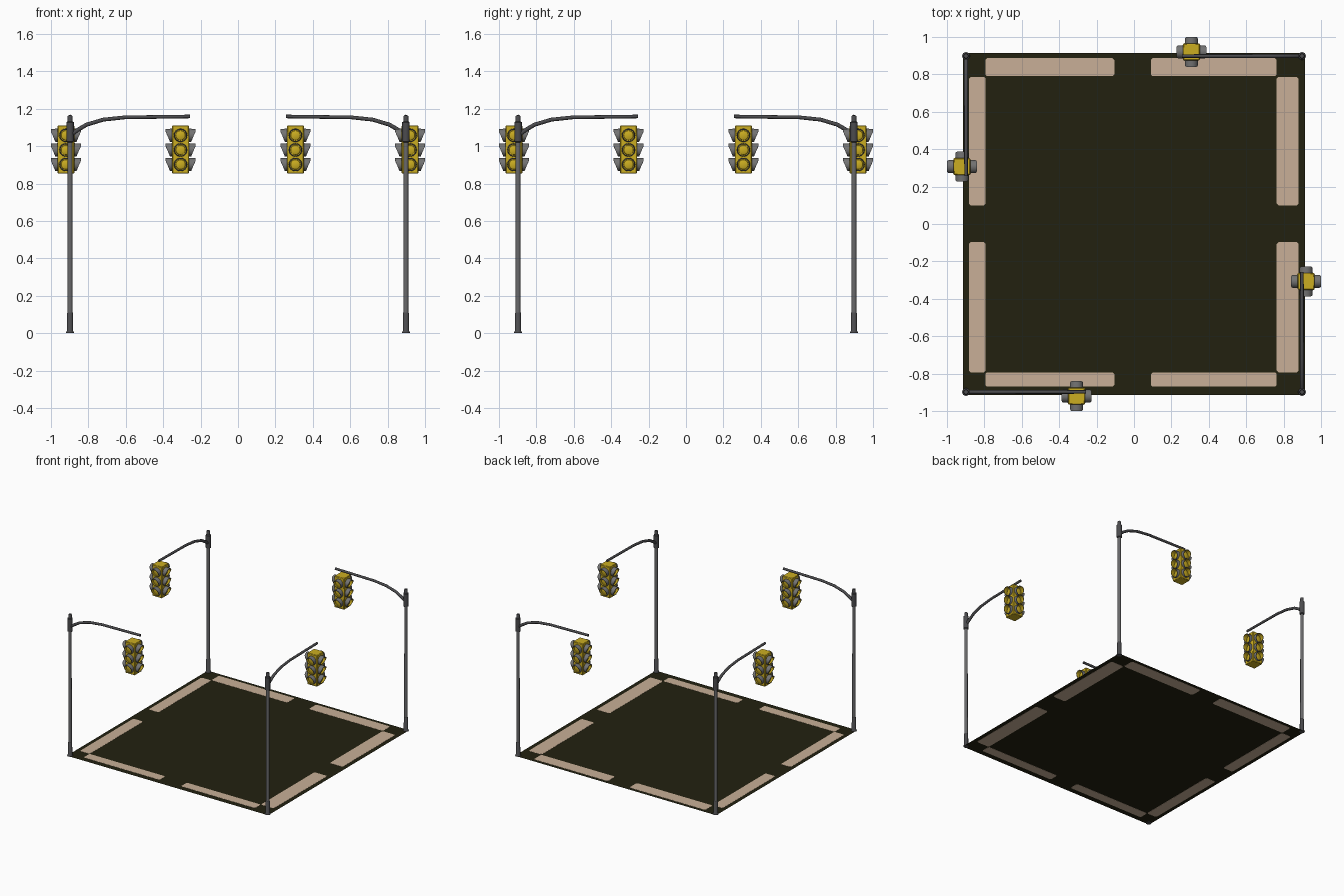
import bpy, bmesh, math
from mathutils import Vector, Matrix

if "Cube" in bpy.data.objects:
    bpy.data.objects.remove(bpy.data.objects["Cube"])


def material(name, rgb):
    m = bpy.data.materials.new(name)
    m.diffuse_color = (*rgb, 1)
    m.use_nodes = True
    m.node_tree.nodes["Principled BSDF"].inputs["Base Color"].default_value = m.diffuse_color
    return m


ASPHALT = material("dark asphalt", (0.016, 0.015, 0.005))
PAINT = material("beige road paint", (0.58, 0.43, 0.31))
STEEL = material("grey steel", (0.14, 0.14, 0.145))
DARK = material("dark steel", (0.07, 0.07, 0.075))
YELLOW = material("signal yellow", (0.60, 0.42, 0.015))
HOOD = material("hood grey", (0.17, 0.17, 0.17))


def finish(name, bm, mats, smooth=False):
    bmesh.ops.recalc_face_normals(bm, faces=bm.faces)
    me = bpy.data.meshes.new(name)
    bm.to_mesh(me)
    bm.free()
    for m in mats:
        me.materials.append(m)
    ob = bpy.data.objects.new(name, me)
    bpy.context.collection.objects.link(ob)
    if smooth:
        bpy.context.view_layer.objects.active = ob
        bpy.ops.object.select_all(action='DESELECT')
        ob.select_set(True)
        bpy.ops.object.shade_smooth_by_angle(angle=math.radians(40))
    return ob


def tube(bm, rings, n=16, mat=0):
    """Join rings (centre, radius, axis) into a capped tube."""
    loops = []
    for c, r, axis in rings:
        q = Vector(axis).to_track_quat('Z', 'Y')
        loops.append([bm.verts.new(Vector(c) + q @ Vector((
            r * math.cos(2 * math.pi * i / n), r * math.sin(2 * math.pi * i / n), 0)))
            for i in range(n)])
    faces = [bm.faces.new(loops[0]), bm.faces.new(loops[-1])]
    for a, b in zip(loops, loops[1:]):
        for i in range(n):
            j = (i + 1) % n
            faces.append(bm.faces.new((a[i], a[j], b[j], b[i])))
    for f in faces:
        f.material_index = mat


# Road: one flat sheet
G = 0.915
bm = bmesh.new()
bm.faces.new([bm.verts.new((x, y, 0.001)) for x, y in ((-G, -G), (G, -G), (G, G), (-G, G))])
finish("road", bm, [ASPHALT])

# Crossing stripes: thin plates with clipped corners, visible on both sides
stripes = [(-0.795, -0.105, 0.79, 0.887), (0.09, 0.763, 0.79, 0.887),
           (-0.795, -0.105, -0.87, -0.793), (0.09, 0.763, -0.87, -0.793),
           (-0.883, -0.793, 0.10, 0.787), (-0.883, -0.793, -0.793, -0.097),
           (0.763, 0.88, 0.10, 0.787), (0.763, 0.88, -0.793, -0.097)]
bm = bmesh.new()
c = 0.01
for x0, x1, y0, y1 in stripes:
    outline = [(x0 + c, y0), (x1 - c, y0), (x1, y0 + c), (x1, y1 - c),
               (x1 - c, y1), (x0 + c, y1), (x0, y1 - c), (x0, y0 + c)]
    f = bm.faces.new([bm.verts.new((x, y, 0)) for x, y in outline])
    ext = bmesh.ops.extrude_face_region(bm, geom=[f], use_keep_orig=True)
    for v in ext['geom']:
        if isinstance(v, bmesh.types.BMVert):
            v.co.z = 0.002
finish("crossing_stripes", bm, [PAINT])


def pole():
    # Shaft, foot, collar and curved arm
    P = 0.898
    bm = bmesh.new()

    def column(profile, mat):
        tube(bm, [((-P, -P, z), r, (0, 0, 1)) for z, r in profile], mat=mat)
    column([(0.10, 0.0135), (1.03, 0.0125)], 0)
    column([(0, 0.021), (0.006, 0.021), (0.012, 0.017), (0.107, 0.0165), (0.112, 0.013)], 1)
    column([(1.02, 0.014), (1.025, 0.02), (1.128, 0.02), (1.132, 0.0135),
            (1.158, 0.0135), (1.163, 0.011)], 1)
    path = [Vector((x, -P, z)) for x, z in (
        (-0.895, 1.06), (-0.857, 1.087), (-0.81, 1.115), (-0.72, 1.142),
        (-0.607, 1.154), (-0.257, 1.159))]
    rings = []
    for i, p in enumerate(path):
        d = path[min(i + 1, len(path) - 1)] - path[max(i - 1, 0)]
        rings.append((p, 0.0115 - 0.0004 * i, d))
    tube(bm, rings, n=12, mat=1)
    return bm


def hood(bm, m, n=24):
    """Slant-cut lamp hood opening toward -y: grey outside, yellow inside."""
    def ring(r, cut):
        out = []
        for i in range(n):
            a = 2 * math.pi * i / n
            s = math.sin(a)
            y = -(0.013 + 0.023 * min(1, (1 + s) * 0.62)) if cut else 0.0
            out.append(bm.verts.new(m @ Vector((r * math.cos(a), y, r * s))))
        return out
    loops = [ring(0.036, False), ring(0.034, True), ring(0.030, True), ring(0.032, False)]
    for k, mat in enumerate((1, 1, 0)):
        for i in range(n):
            j = (i + 1) % n
            f = bm.faces.new((loops[k][i], loops[k][j], loops[k + 1][j], loops[k + 1][i]))
            f.material_index = mat


def signal():
    # Four-sided housing with three hooded lamps on each side
    cx, cy, h = -0.307, -0.92, 0.045
    bm = bmesh.new()
    bmesh.ops.create_cube(bm, size=1, matrix=Matrix.Translation((cx, cy, 0.982))
                          @ Matrix.Diagonal((2 * h, 2 * h, 0.258, 1)))
    bmesh.ops.bevel(bm, geom=list(bm.edges), offset=0.004, segments=1, affect='EDGES')
    for k in range(4):
        turn = Matrix.Rotation(k * math.pi / 2, 4, 'Z')
        for z in (0.902, 0.98, 1.058):
            m = Matrix.Translation((cx, cy, z)) @ turn @ Matrix.Translation((0, -h + 0.001, 0))
            hood(bm, m)
            # Slightly domed lens
            tube(bm, [(m @ Vector((0, y, 0)), r, turn @ Vector((0, -1, 0)))
                      for y, r in ((0, 0.027), (-0.005, 0.025), (-0.009, 0.015))], n=20)
    return bm


# Four corners, each a quarter turn from the last
for k, corner in enumerate(("front_left", "front_right", "back_right", "back_left")):
    for name, make, mats in (("pole", pole, [STEEL, DARK]),
                             ("signal", signal, [YELLOW, HOOD])):
        ob = finish(f"{name}_{corner}", make(), mats, smooth=True)
        ob.rotation_euler.z = k * math.pi / 2
